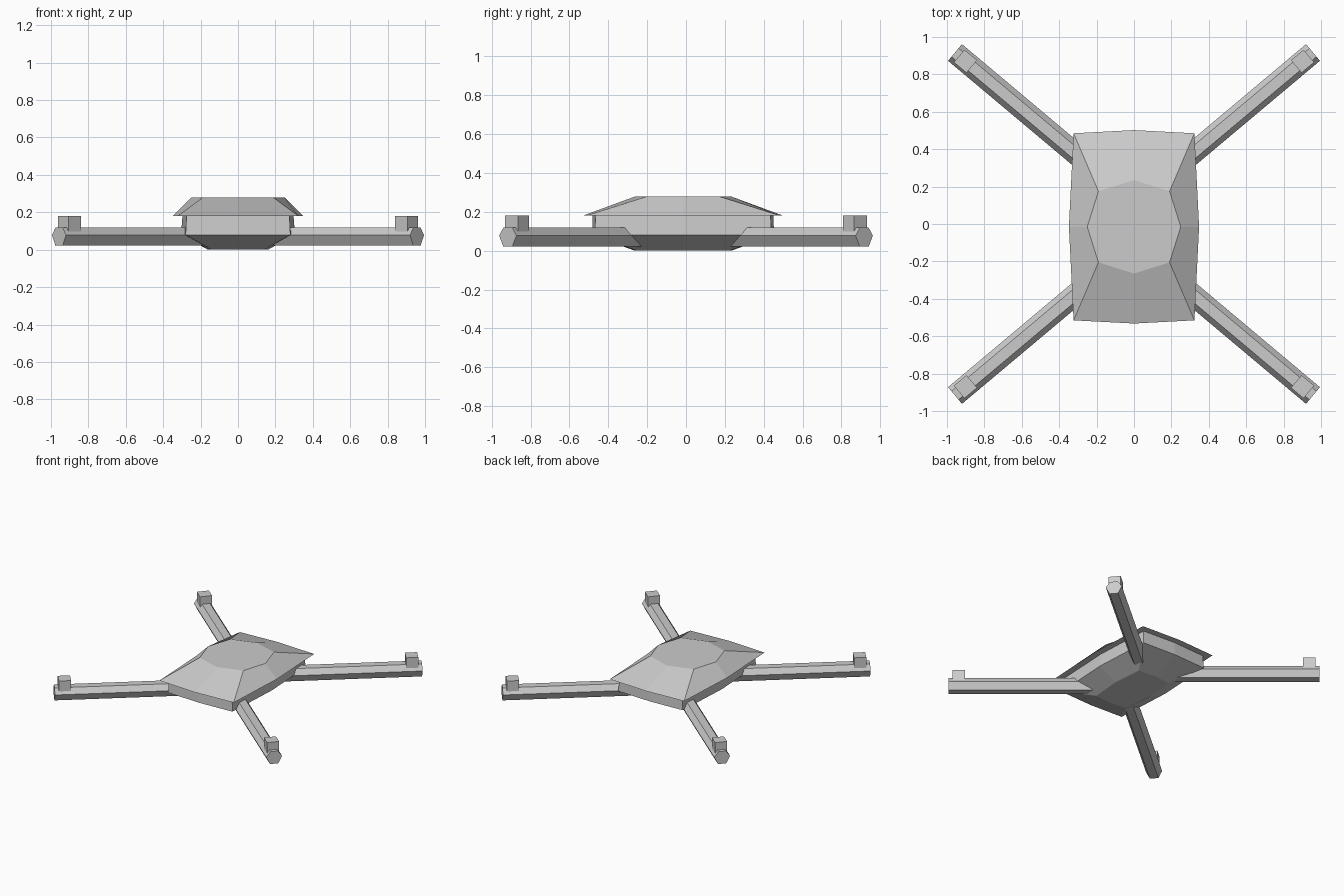
import bpy, bmesh
from math import cos, sin, radians
from mathutils import Vector

if "Cube" in bpy.data.objects:
    bpy.data.objects.remove(bpy.data.objects["Cube"])

CY = -0.015  # body centre along y


def loft(name, rings):
    """Skin matching rings of points and cap both ends."""
    bm = bmesh.new()
    loops = [[bm.verts.new(p) for p in ring] for ring in rings]
    n = len(loops[0])
    for a, b in zip(loops, loops[1:]):
        for i in range(n):
            j = (i + 1) % n
            bm.faces.new((a[i], a[j], b[j], b[i]))
    bm.faces.new(loops[0])
    bm.faces.new(loops[-1])
    bmesh.ops.recalc_face_normals(bm, faces=bm.faces)
    mesh = bpy.data.meshes.new(name)
    bm.to_mesh(mesh)
    bm.free()
    obj = bpy.data.objects.new(name, mesh)
    bpy.context.collection.objects.link(obj)
    return obj


def body_ring(cx, cy, mx, my, z):
    """Bulged rectangle: corners (cx, cy), side midpoints mx and my."""
    pts = [(cx, -cy), (mx, 0), (cx, cy), (0, my),
           (-cx, cy), (-mx, 0), (-cx, -cy), (0, -my)]
    return [(x, y + CY, z) for x, y in pts]


# Canopy with overhanging rim
loft("canopy", [body_ring(0.323, 0.50, 0.348, 0.517, 0.18),
                body_ring(0.19, 0.19, 0.25, 0.25, 0.278)])

# Lower hull, tapered to the belly
loft("hull", [body_ring(0.14, 0.235, 0.16, 0.248, 0.0),
              body_ring(0.28, 0.455, 0.305, 0.468, 0.08),
              body_ring(0.275, 0.45, 0.297, 0.465, 0.18)])

# Four hexagonal arms with square motor mounts
ANGLE = radians(40)
END = Vector((0.957, 0.917, 0))
ALONG = Vector((cos(ANGLE), sin(ANGLE), 0))
SIDE = Vector((sin(ANGLE), -cos(ANGLE), 0))
UP = Vector((0, 0, 1))
HEX = [(0.058, 0.078), (0.029, 0.12), (-0.029, 0.12),
       (-0.058, 0.078), (-0.031, 0.023), (0.031, 0.023)]
SQUARE = [(0.044, 0.18), (-0.044, 0.18), (-0.044, 0.09), (0.044, 0.09)]


def beam(name, section, back, front, sx, sy):
    """Extrude a section along the arm axis, mirrored into a quadrant."""
    rings = []
    for d in (back, front):
        ring = [END - ALONG * d + SIDE * s + UP * z for s, z in section]
        rings.append([(p.x * sx, p.y * sy, p.z) for p in ring])
    return loft(name, rings)


for sx, lr in ((-1, "left"), (1, "right")):
    for sy, fb in ((-1, "front"), (1, "back")):
        beam(f"arm_{fb}_{lr}", HEX, 1.03, 0.0, sx, sy)
        beam(f"motor_mount_{fb}_{lr}", SQUARE, 0.117, 0.029, sx, sy)
